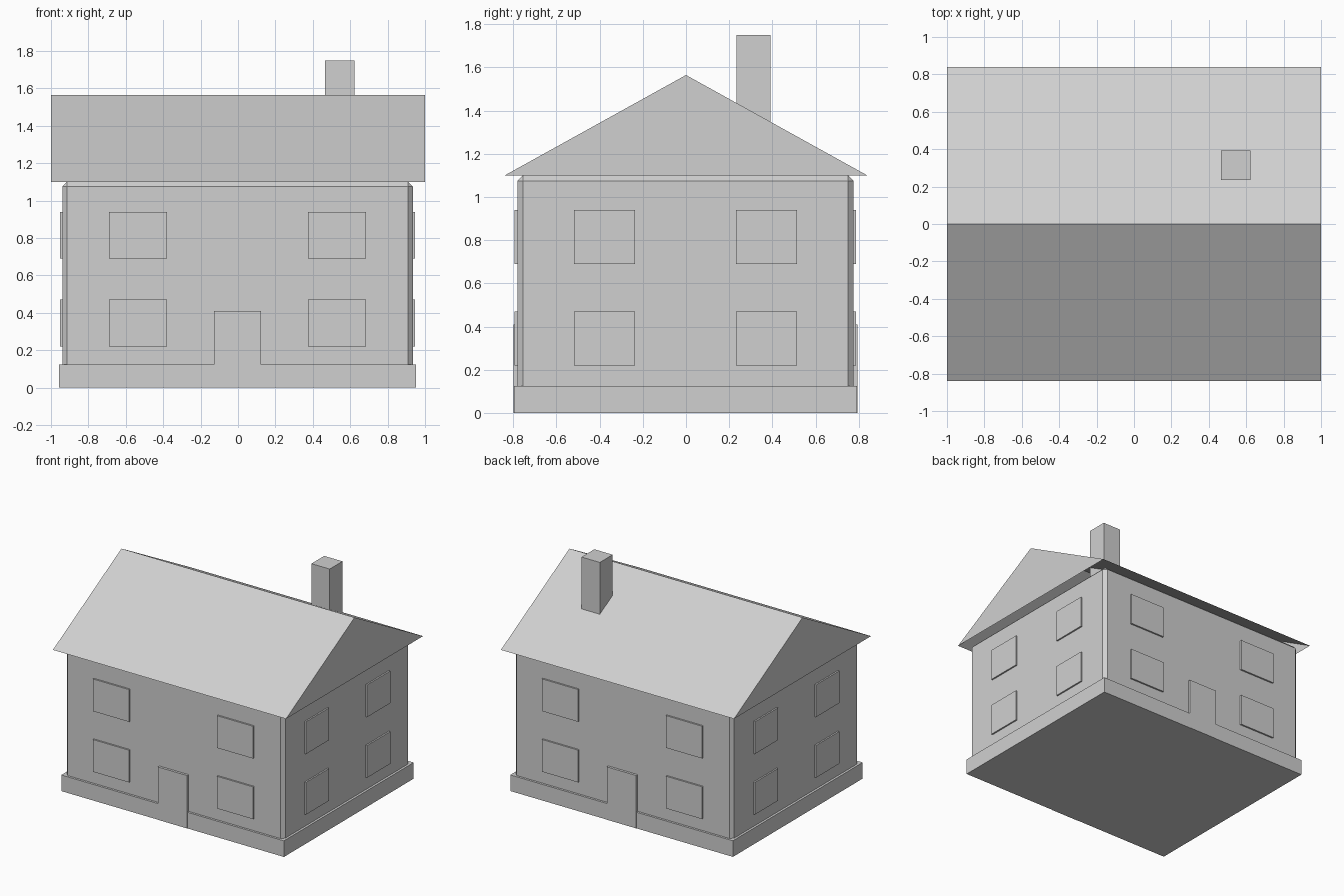
import bpy, bmesh

if "Cube" in bpy.data.objects:
    bpy.data.objects.remove(bpy.data.objects["Cube"])

grey = bpy.data.materials.new("plain_grey")
grey.diffuse_color = (0.63, 0.63, 0.63, 1)
grey.use_nodes = True
grey.node_tree.nodes["Principled BSDF"].inputs["Base Color"].default_value = grey.diffuse_color

OFF = -0.0025  # body sits a hair off the roof's centre


def add_object(name, bm):
    bmesh.ops.recalc_face_normals(bm, faces=bm.faces)
    mesh = bpy.data.meshes.new(name)
    bm.to_mesh(mesh)
    bm.free()
    mesh.materials.append(grey)
    ob = bpy.data.objects.new(name, mesh)
    bpy.context.collection.objects.link(ob)
    return ob


def box(name, lo, hi, chamfer=0):
    bm = bmesh.new()
    bmesh.ops.create_cube(bm, size=1)
    for v in bm.verts:
        v.co = [lo[i] + (v.co[i] + 0.5) * (hi[i] - lo[i]) for i in range(3)]
    if chamfer:
        bmesh.ops.bevel(bm, geom=bm.edges[:], offset=chamfer, segments=1,
                        affect='EDGES')
    return add_object(name, bm)


def centred(name, cx, cy, hx, hy, z0, z1, chamfer=0):
    cx, cy = cx + OFF, cy + OFF
    return box(name, (cx - hx, cy - hy, z0), (cx + hx, cy + hy, z1), chamfer)


# Plinth and chamfered walls
centred("plinth", 0, 0, 0.955, 0.795, 0, 0.125)
centred("walls", 0, 0, 0.937, 0.778, 0.08, 1.1, 0.025)

# Windows: two floors, two per wall, on all four walls
for floor, z in (("lower", 0.22), ("upper", 0.69)):
    for s in (-1, 1):
        for t in (-1, 1):
            centred(f"{floor}_window_y", t * 0.532, s * 0.775, 0.156, 0.016, z, z + 0.25)
            centred(f"{floor}_window_x", s * 0.933, t * 0.375, 0.016, 0.142, z, z + 0.25)

# Front and back doors, just proud of the plinth
for name, s in (("front_door", -1), ("back_door", 1)):
    centred(name, 0, s * 0.777, 0.126, 0.02, 0, 0.41)

# Gabled roof shell, open underneath
bm = bmesh.new()
ends = [[bm.verts.new((x, y, z)) for y, z in ((-0.84, 1.1), (0, 1.565), (0.84, 1.1))]
        for x in (-1, 1)]
for end in ends:
    bm.faces.new(end)
for i in (0, 1):
    bm.faces.new((ends[0][i], ends[0][i + 1], ends[1][i + 1], ends[1][i]))
roof = add_object("roof", bm)
# make sure the open shell faces outwards
if max(roof.data.polygons, key=lambda p: abs(p.normal.z)).normal.z < 0:
    roof.data.flip_normals()

# Chimney
box("chimney", (0.465, 0.235, 1.12), (0.622, 0.392, 1.75))
